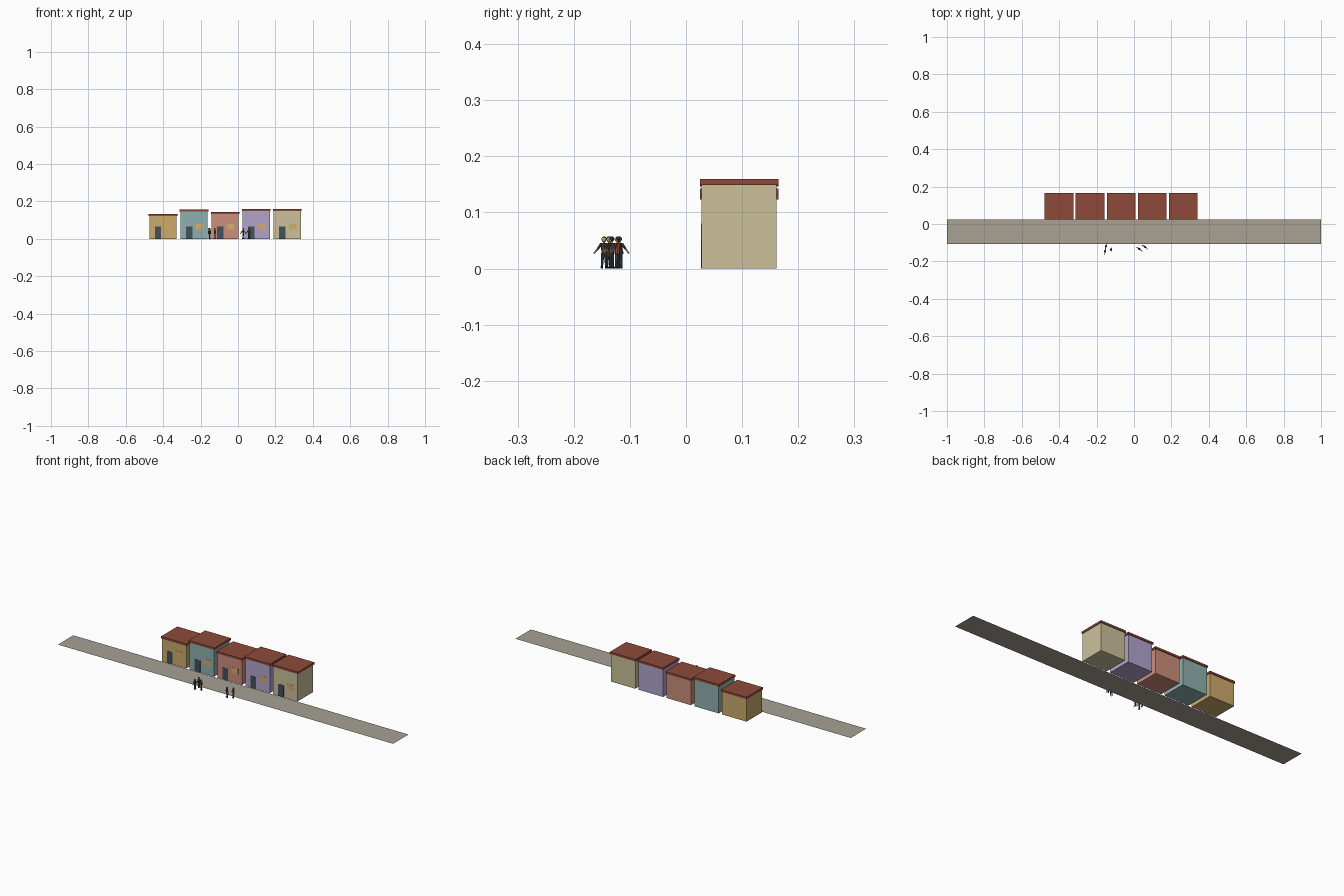
import bpy
import math
from mathutils import Vector, Matrix

default = bpy.data.objects.get("Cube")
if default:
    bpy.data.objects.remove(default, do_unlink=True)


def material(name, *rgb):
    linear = [((c / 255 + 0.055) / 1.055) ** 2.4 for c in rgb] + [1]
    mat = bpy.data.materials.new(name)
    mat.use_nodes = True
    mat.diffuse_color = linear
    mat.node_tree.nodes["Principled BSDF"].inputs["Base Color"].default_value = linear
    return mat


ochre = material("ochre wall", 204, 170, 108)
teal = material("teal wall", 143, 176, 174)
salmon = material("salmon wall", 204, 142, 124)
lavender = material("lavender wall", 178, 164, 204)
cream = material("cream wall", 204, 193, 156)
brick = material("brick red", 142, 74, 58)
paving = material("paving grey", 168, 161, 148)
slate = material("slate blue", 68, 82, 92)
amber = material("amber tan", 212, 172, 108)
charcoal = material("charcoal", 38, 36, 38)


def finish(name, mat):
    obj = bpy.context.object
    obj.name = name
    obj.data.materials.append(mat)
    return obj


def box(name, mat, x, y, z, w, d, h):
    """Box with its base centre at x, y, z."""
    bpy.ops.mesh.primitive_cube_add(size=1, location=(x, y, z + h / 2))
    obj = finish(name, mat)
    obj.scale = (w, d, h)
    return obj


def limb(name, mat, place, start, end, r1, r2):
    """Tapered limb between two points in a figure's own space."""
    a, b = place @ Vector(start), place @ Vector(end)
    bpy.ops.mesh.primitive_cone_add(vertices=8, radius1=r1, radius2=r2,
                                    depth=(b - a).length, location=(a + b) / 2)
    obj = finish(name, mat)
    obj.rotation_euler = (b - a).to_track_quat("Z", "Y").to_euler()
    bpy.ops.object.shade_smooth_by_angle()


def ball(name, mat, place, centre, radius):
    bpy.ops.mesh.primitive_uv_sphere_add(segments=10, ring_count=6, radius=radius,
                                         location=place @ Vector(centre))
    finish(name, mat)
    bpy.ops.object.shade_smooth_by_angle()


# Street
bpy.ops.mesh.primitive_plane_add(size=1, location=(0, -0.041, 0.0005))
finish("street", paving).scale = (2, 0.131, 1)

# Row of houses
FRONT, DEPTH, ROOF = 0.028, 0.133, 0.011
houses = [(ochre, 0.123), (teal, 0.146), (salmon, 0.132), (lavender, 0.148), (cream, 0.149)]
for i, (wall, height) in enumerate(houses):
    x = -0.401 + i * 0.166
    tag = f"_{i + 1}"
    box("house_walls" + tag, wall, x, FRONT + DEPTH / 2, 0, 0.146, DEPTH, height)
    box("roof_slab" + tag, brick, x, 0.095, height, 0.153, 0.14, ROOF)
    box("door" + tag, slate, x - 0.026, FRONT, 0, 0.033, 0.002, 0.065)
    box("window" + tag, amber, x + 0.031, FRONT, 0.05, 0.04, 0.002, 0.03)


def person(tag, x, y, turn, reach, shirt):
    """Standing figure, arms along its local x axis."""
    place = Matrix.Translation((x, y, 0)) @ Matrix.Rotation(math.radians(turn), 4, "Z")
    limb("torso" + tag, shirt, place, (0, 0, 0.026), (0, 0, 0.046), 0.0045, 0.006)
    limb("neck" + tag, amber, place, (0, 0, 0.045), (0, 0, 0.05), 0.002, 0.002)
    ball("head" + tag, amber, place, (0, -0.0005, 0.0515), 0.0045)
    ball("hair" + tag, charcoal, place, (0, 0.001, 0.0528), 0.0047)
    for side, word in ((1, "left_"), (-1, "right_")):
        shoulder = (side * 0.005, 0, 0.044)
        elbow = (side * (0.005 + reach / 2), 0, 0.035)
        hand = (side * (0.005 + reach), -0.002, 0.027)
        limb(word + "sleeve" + tag, shirt, place, shoulder, elbow, 0.0026, 0.002)
        limb(word + "forearm" + tag, amber, place, elbow, hand, 0.0018, 0.0013)
        limb(word + "leg" + tag, slate, place, (side * 0.004, 0, 0.002),
             (side * 0.0025, 0, 0.028), 0.002, 0.003)
        limb(word + "shoe" + tag, charcoal, place, (side * 0.004, 0.002, 0.002),
             (side * 0.004, -0.005, 0.002), 0.002, 0.0018)


# People beside the street
person("_1", -0.155, -0.146, 80, 0.013, slate)
person("_2", -0.150, -0.119, 80, 0.013, slate)
person("_3", -0.123, -0.137, 95, 0.004, brick)
person("_4", 0.028, -0.133, -35, 0.015, slate)
person("_5", 0.058, -0.122, -35, 0.015, brick)
